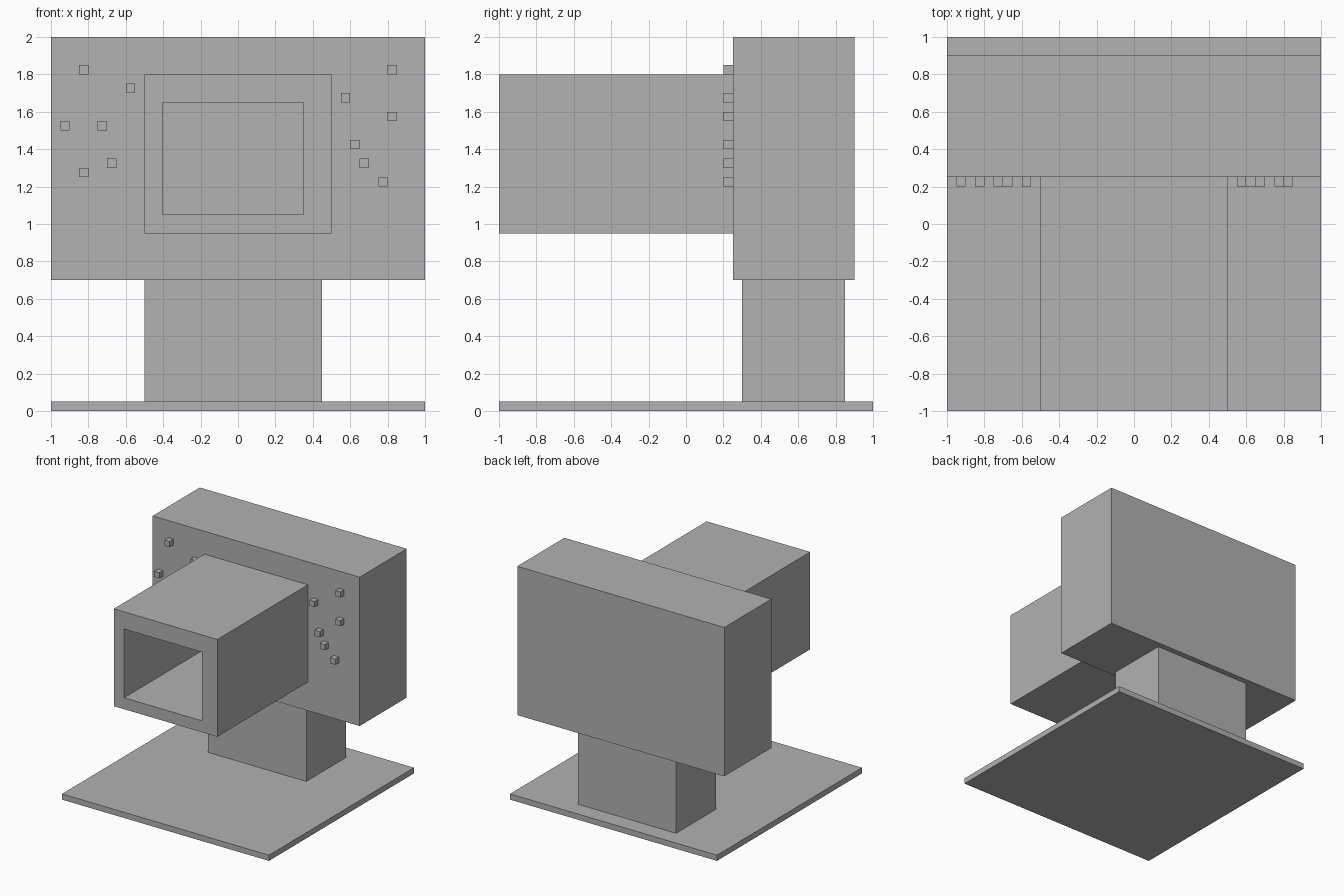
import bpy
import bmesh

default = bpy.data.objects.get("Cube")
if default:
    bpy.data.objects.remove(default, do_unlink=True)

# Single flat grey for the whole model
grey = bpy.data.materials.new("plain_grey")
grey.use_nodes = True
colour = (0.445, 0.445, 0.445, 1)
grey.diffuse_color = colour
grey.node_tree.nodes["Principled BSDF"].inputs["Base Color"].default_value = colour


def box(name, x, y, z):
    """Box between (min, max) pairs on each axis."""
    bm = bmesh.new()
    bmesh.ops.create_cube(bm, size=1)
    for v in bm.verts:
        v.co = [r[0] if c < 0 else r[1] for c, r in zip(v.co, (x, y, z))]
    return finish(name, bm)


def finish(name, bm):
    mesh = bpy.data.meshes.new(name)
    bm.to_mesh(mesh)
    bm.free()
    mesh.materials.append(grey)
    obj = bpy.data.objects.new(name, mesh)
    bpy.context.collection.objects.link(obj)
    return obj


def open_tube(name, outer, inner, y):
    """Rectangular tube along y; outer and inner are (x0, x1, z0, z1)."""
    def ring(bm, r, depth):
        x0, x1, z0, z1 = r
        corners = ((x0, z0), (x1, z0), (x1, z1), (x0, z1))
        return [bm.verts.new((cx, depth, cz)) for cx, cz in corners]

    bm = bmesh.new()
    front, back = y
    loops = [ring(bm, outer, back), ring(bm, outer, front),
             ring(bm, inner, front), ring(bm, inner, back)]
    for a, b in zip(loops, loops[1:] + loops[:1]):
        for i in range(4):
            j = (i + 1) % 4
            bm.faces.new((a[i], a[j], b[j], b[i]))
    bmesh.ops.recalc_face_normals(bm, faces=bm.faces)
    return finish(name, bm)


# Stand
box("base_plate", (-1, 1), (-1, 1), (0, 0.05))
box("post", (-0.5, 0.45), (0.3, 0.85), (0.05, 0.7))

# Head and the hollow hood, whose opening ends at the head
box("head", (-1, 1), (0.25, 0.9), (0.7, 2))
open_tube("hood", (-0.5, 0.5, 0.95, 1.8), (-0.4, 0.35, 1.05, 1.65), (-1, 0.25))

# Small studs scattered on the front of the head, by lower corner
studs = {
    "right_stud": ((-0.85, 1.8), (-0.6, 1.7), (-0.95, 1.5),
                   (-0.75, 1.5), (-0.7, 1.3), (-0.85, 1.25)),
    "left_stud": ((0.8, 1.8), (0.55, 1.65), (0.8, 1.55),
                  (0.6, 1.4), (0.65, 1.3), (0.75, 1.2)),
}
for name, corners in studs.items():
    for n, (x, z) in enumerate(corners, 1):
        box(f"{name}_{n}", (x, x + 0.05), (0.2, 0.25), (z, z + 0.05))
